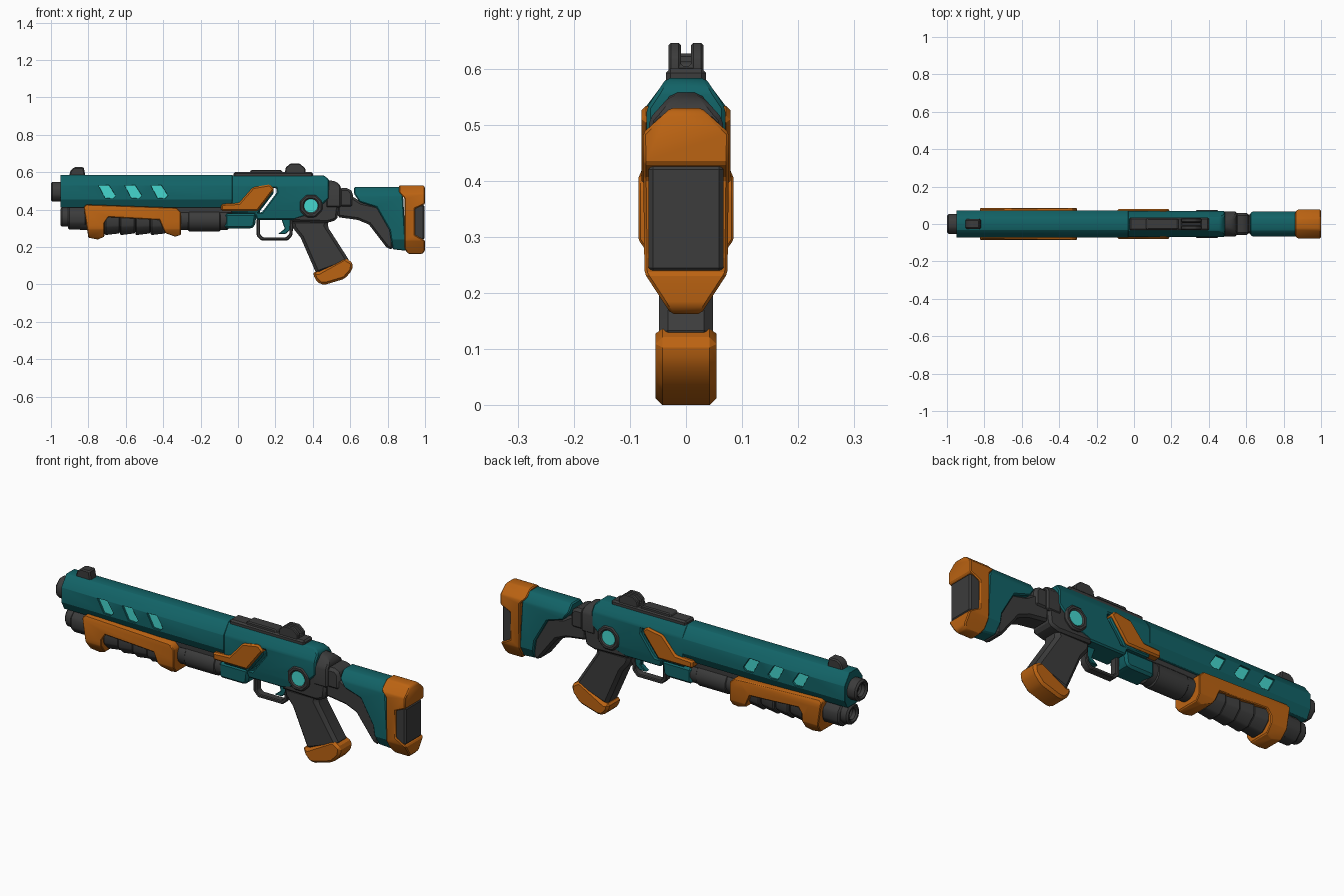
import bpy, bmesh, math
from mathutils import Matrix

default = bpy.data.objects.get("Cube")
if default:
    bpy.data.objects.remove(default, do_unlink=True)


def material(name, r, g, b):
    mat = bpy.data.materials.new(name)
    mat.use_nodes = True
    mat.diffuse_color = (r, g, b, 1)
    shader = next(n for n in mat.node_tree.nodes if n.type == 'BSDF_PRINCIPLED')
    shader.inputs["Base Color"].default_value = (r, g, b, 1)
    shader.inputs["Roughness"].default_value = 0.6
    return mat


TEAL = material("teal paint", .006, .125, .135)
ORANGE = material("orange paint", .5, .125, .006)
DARK = material("dark polymer", .045, .045, .045)
GLOW = material("cyan glow", .06, .68, .62)


def link(name, bm):
    """Turn a bmesh into an object with outward normals."""
    bmesh.ops.recalc_face_normals(bm, faces=bm.faces)
    mesh = bpy.data.meshes.new(name)
    bm.to_mesh(mesh)
    bm.free()
    obj = bpy.data.objects.new(name, mesh)
    bpy.context.scene.collection.objects.link(obj)
    return obj


def prism(name, points, lo, hi, axis='Y'):
    """Extrude a flat outline along y (points are x, z) or x (points are y, z)."""
    bm = bmesh.new()

    def place(a, z, t):
        return (a, t, z) if axis == 'Y' else (t, a, z)

    low = [bm.verts.new(place(a, z, lo)) for a, z in points]
    high = [bm.verts.new(place(a, z, hi)) for a, z in points]
    bm.faces.new(low)
    bm.faces.new(high[::-1])
    for i in range(len(points)):
        j = (i + 1) % len(points)
        bm.faces.new((low[i], low[j], high[j], high[i]))
    return link(name, bm)


def cylinder(name, centre, r1, r2, length, axis='X', sides=16):
    """Cylinder or cone along x or y, turned so that a flat side faces up."""
    bm = bmesh.new()
    spin = Matrix.Rotation(math.pi / sides, 4, 'Z')
    turn = Matrix.Rotation(math.pi / 2, 4, 'Y' if axis == 'X' else 'X')
    bmesh.ops.create_cone(bm, cap_ends=True, segments=sides, radius1=r1, radius2=r2,
                          depth=length, matrix=Matrix.Translation(centre) @ turn @ spin)
    return link(name, bm)


def apply(obj, modifier):
    bpy.context.view_layer.objects.active = obj
    bpy.ops.object.modifier_apply(modifier=modifier.name)


def combine(obj, cutter, operation='DIFFERENCE'):
    mod = obj.modifiers.new("shape", 'BOOLEAN')
    mod.operation, mod.solver, mod.object = operation, 'EXACT', cutter
    apply(obj, mod)
    bpy.data.objects.remove(cutter, do_unlink=True)


def finish(obj, mat, bevel=0.0):
    """Colour, chamfer and shade a part."""
    obj.data.materials.clear()
    obj.data.materials.append(mat)
    if bevel:
        mod = obj.modifiers.new("chamfer", 'BEVEL')
        mod.width, mod.segments, mod.limit_method = bevel, 1, 'ANGLE'
        mod.angle_limit = math.radians(30)
        apply(obj, mod)
    bpy.ops.object.select_all(action='DESELECT')
    obj.select_set(True)
    bpy.context.view_layer.objects.active = obj
    bpy.ops.object.shade_smooth_by_angle(angle=math.radians(28))
    return obj


def mirrored(half):
    return half + [(-y, z) for y, z in reversed(half)]


def slab(name, points, half, mat, bevel=.01, section=None, cuts=()):
    """Side outline, trimmed by a front-on section and pierced by cut outlines."""
    obj = prism(name, points, -half, half)
    if section:
        combine(obj, prism("trim", mirrored(section), -1.2, 1.2, 'X'), 'INTERSECT')
    for cut in cuts:
        combine(obj, prism("cut", cut, -.3, .3))
    return finish(obj, mat, bevel)


def rod(name, x0, x1, z, radius, mat, bevel=.008, sides=16, hole=0):
    obj = cylinder(name, ((x0 + x1) / 2, 0, z), radius, radius, x1 - x0, sides=sides)
    if hole:
        combine(obj, cylinder("bore", (x0, 0, z), hole, hole, .07))
    return finish(obj, mat, bevel)


def box(x0, x1, z0, z1):
    return [(x0, z0), (x1, z0), (x1, z1), (x0, z1)]


# Upper barrel shroud with slanted glowing vents
shroud_section = [(.032, .585), (.073, .53), (.073, .455), (.05, .412)]
shroud = prism("barrel_shroud", mirrored(shroud_section), -.95, -.03, 'X')
for i, x in enumerate((-.745, -.605, -.465)):
    vent = [(x, .528), (x + .055, .53), (x + .09, .475), (x + .075, .46), (x + .035, .462)]
    combine(shroud, prism("cut", vent, -.3, .3))
    slab(f"vent_light_{i + 1}", box(x - .01, x + .1, .45, .535), .063, GLOW, 0)
finish(shroud, TEAL, .01)
rod("muzzle", -1, -.93, .495, .057, DARK, sides=8, hole=.032)

# Magazine tube below the barrel
rod("tube_nose", -.95, -.9, .36, .052, DARK, hole=.028)
rod("tube_collar", -.91, -.81, .355, .067, DARK, sides=8)
rod("magazine_tube", -.85, -.05, .345, .056, DARK)
rod("tube_sleeve", -.27, -.09, .343, .06, DARK)
slab("tube_rail", box(-.34, -.02, .375, .42), .04, DARK)

# Sliding pump handle
slab("pump_frame", [(-.825, .415), (-.81, .427), (-.33, .41), (-.305, .385), (-.305, .265),
                    (-.335, .255), (-.39, .275), (-.42, .345), (-.695, .36), (-.715, .33),
                    (-.715, .255), (-.75, .24), (-.8, .25)],
     .085, ORANGE, .008, [(.07, .44), (.085, .405), (.085, .295), (.042, .235)])
for i in range(4):
    rib = cylinder(f"pump_rib_{i + 1}", (-.672 + i * .082, 0, .338), .081, .07, .082, sides=8)
    finish(rib, DARK, .006)

# Receiver with a slanted slit beside the side plate
receiver_section = [(.035, .583), (.07, .53), (.07, .4), (.055, .3)]
slab("receiver", [(-.035, .583), (.46, .583), (.487, .56), (.487, .46), (.4, .38),
                  (.3, .345), (.1, .345), (.09, .38), (-.035, .38)],
     .1, TEAL, .007, receiver_section,
     [[(.185, .515), (.205, .515), (.207, .49), (.128, .385), (.112, .385), (.192, .49)]])
slab("forend_block", [(-.07, .38), (.1, .38), (.09, .31), (.07, .298), (-.07, .298)],
     .058, TEAL, .014)
slab("side_plate", [(-.09, .392), (-.09, .43), (.005, .435), (.08, .52), (.17, .535),
                    (.195, .51), (.105, .392)], .079, ORANGE, .008)
slab("lower_housing", [(.28, .335), (.33, .41), (.43, .475), (.49, .475), (.54, .42),
                       (.53, .345), (.48, .33)], .062, DARK, .012)

# Glowing pivot on both sides
ring = cylinder("pivot_ring", (.39, 0, .42), .066, .066, .152, 'Y', 8)
combine(ring, cylinder("bore", (.39, 0, .42), .036, .036, .3, 'Y'))
finish(ring, DARK, .008)
finish(cylinder("pivot_light", (.39, 0, .42), .037, .037, .142, 'Y'), GLOW)

# Top rail and sights
slab("top_rail", box(-.025, .4, .57, .6), .036, DARK, .008)
slab("rail_cover", [(.06, .59), (.07, .613), (.23, .613), (.245, .59)], .03, DARK, .005)
rear = [(.25, .59), (.255, .625), (.28, .646), (.33, .646), (.36, .62), (.36, .59)]
sight = prism("rear_sight", rear, -.031, .031)
combine(sight, prism("notch", [(-.009, .605), (.009, .605), (.009, .7), (-.009, .7)],
                     .2, .4, 'X'))
finish(sight, DARK, .004)
slab("front_sight", [(-.905, .575), (-.895, .61), (-.875, .627), (-.825, .627),
                     (-.815, .575)], .026, DARK, .006)

# Trigger and guard
slab("trigger_guard", [(.1, .35), (.1, .26), (.125, .235), (.265, .235), (.29, .26),
                       (.3, .35)], .02, DARK, .004, None,
     [[(.118, .36), (.118, .267), (.133, .252), (.257, .252), (.274, .27), (.28, .36)]])
slab("trigger", [(.23, .355), (.285, .355), (.277, .29), (.255, .27), (.215, .27),
                 (.25, .298)], .013, TEAL, .003)

# Pistol grip
slab("pistol_grip", [(.285, .345), (.485, .345), (.475, .315), (.6, .12), (.42, .055),
                     (.335, .25), (.295, .3)], .048, DARK, .016)
slab("grip_cap", [(.4, .07), (.43, .065), (.57, .142), (.615, .115), (.61, .075),
                  (.57, .03), (.47, 0), (.44, 0), (.41, .03)], .054, ORANGE, .012)

# Neck joining the receiver to the stock
slab("rear_collar", [(.47, .56), (.525, .55), (.55, .525), (.55, .41), (.47, .41)],
     .08, DARK, .008, [(.018, .563), (.066, .51), (.066, .4)])
slab("neck", [(.54, .515), (.595, .515), (.615, .49), (.615, .41), (.54, .41)],
     .06, DARK, .014)
slab("stock_arm", [(.53, .49), (.62, .465), (.66, .44), (.75, .42), (.83, .3), (.83, .188),
                   (.8, .19), (.7, .32), (.64, .345), (.53, .36)], .052, DARK, .012)

# Shoulder stock
slab("stock_body", [(.62, .52), (.88, .52), (.9, .18), (.825, .188), (.81, .29), (.74, .412),
                    (.65, .44), (.62, .485)],
     .1, TEAL, .006, [(.032, .525), (.068, .475), (.068, .24), (.03, .17)])
slab("butt_frame", [(.86, .53), (.99, .53), (1, .52), (1, .43), (.945, .405), (.945, .265),
                    (1, .235), (1, .18), (.985, .163), (.91, .163), (.89, .19), (.89, .46),
                    (.86, .495)],
     .1, ORANGE, .005, [(.025, .532), (.077, .485), (.074, .235), (.025, .16)])
slab("butt_pad", box(.93, .996, .237, .428), .067, DARK, .008)
